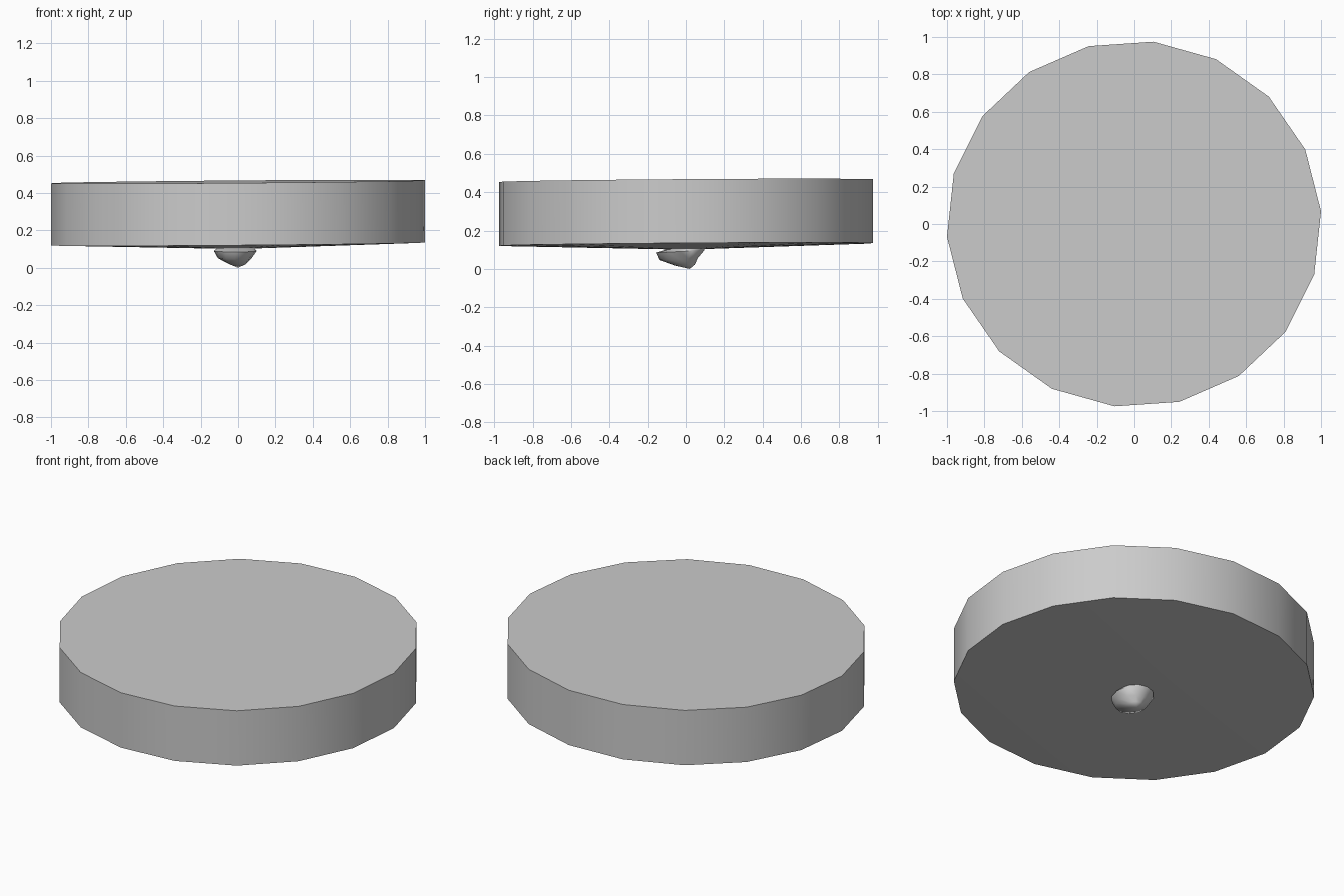
import bpy, bmesh
from math import sin, cos, pi, radians

if "Cube" in bpy.data.objects:
    bpy.data.objects.remove(bpy.data.objects["Cube"])


def finish(name, bm, angle):
    bmesh.ops.recalc_face_normals(bm, faces=bm.faces)
    mesh = bpy.data.meshes.new(name)
    bm.to_mesh(mesh)
    bm.free()
    obj = bpy.data.objects.new(name, mesh)
    bpy.context.collection.objects.link(obj)
    bpy.ops.object.select_all(action='DESELECT')
    obj.select_set(True)
    bpy.context.view_layer.objects.active = obj
    bpy.ops.object.shade_smooth_by_angle(angle=radians(angle))


def ring(bm, cx, cy, rx, ry, z, n, phase=0.0, slope=(0, 0)):
    verts = []
    for i in range(n):
        a = phase + 2 * pi * i / n
        x, y = cx + rx * cos(a), cy + ry * sin(a)
        verts.append(bm.verts.new((x, y, z + slope[0] * x + slope[1] * y)))
    return verts


def bridge(bm, a, b):
    for i in range(len(a)):
        j = (i + 1) % len(a)
        bm.faces.new((a[i], a[j], b[j], b[i]))


def fan(bm, verts, point):
    tip = bm.verts.new(point)
    for i in range(len(verts)):
        bm.faces.new((verts[i], verts[(i + 1) % len(verts)], tip))


# Eighteen-sided disc, slightly tilted, with a very shallow cone underneath
bm = bmesh.new()
tilt = (0.008, 0.007)
top = ring(bm, 0, 0, 1.0024, 0.98, 0.46, 18, radians(4), tilt)
low = ring(bm, 0, 0, 1.0024, 0.98, 0.127, 18, radians(4), tilt)
bridge(bm, top, low)
bm.faces.new(top)
fan(bm, low, (0, 0, 0.10))
finish("disc", bm, 40)

# Small lopsided spinning point below the disc
bm = bmesh.new()
sections = [
    (-0.012, 0.015, 0.085, 0.085, 0.115),
    (-0.015, -0.03, 0.115, 0.126, 0.092),
    (-0.018, -0.038, 0.09, 0.10, 0.053),
    (-0.003, -0.005, 0.045, 0.052, 0.02),
]
rings = [ring(bm, *s, 12, slope=(0, 0.05)) for s in sections]
for a, b in zip(rings, rings[1:]):
    bridge(bm, a, b)
bm.faces.new(rings[0])
fan(bm, rings[-1], (0, 0.02, 0))
finish("spinning_point", bm, 60)
